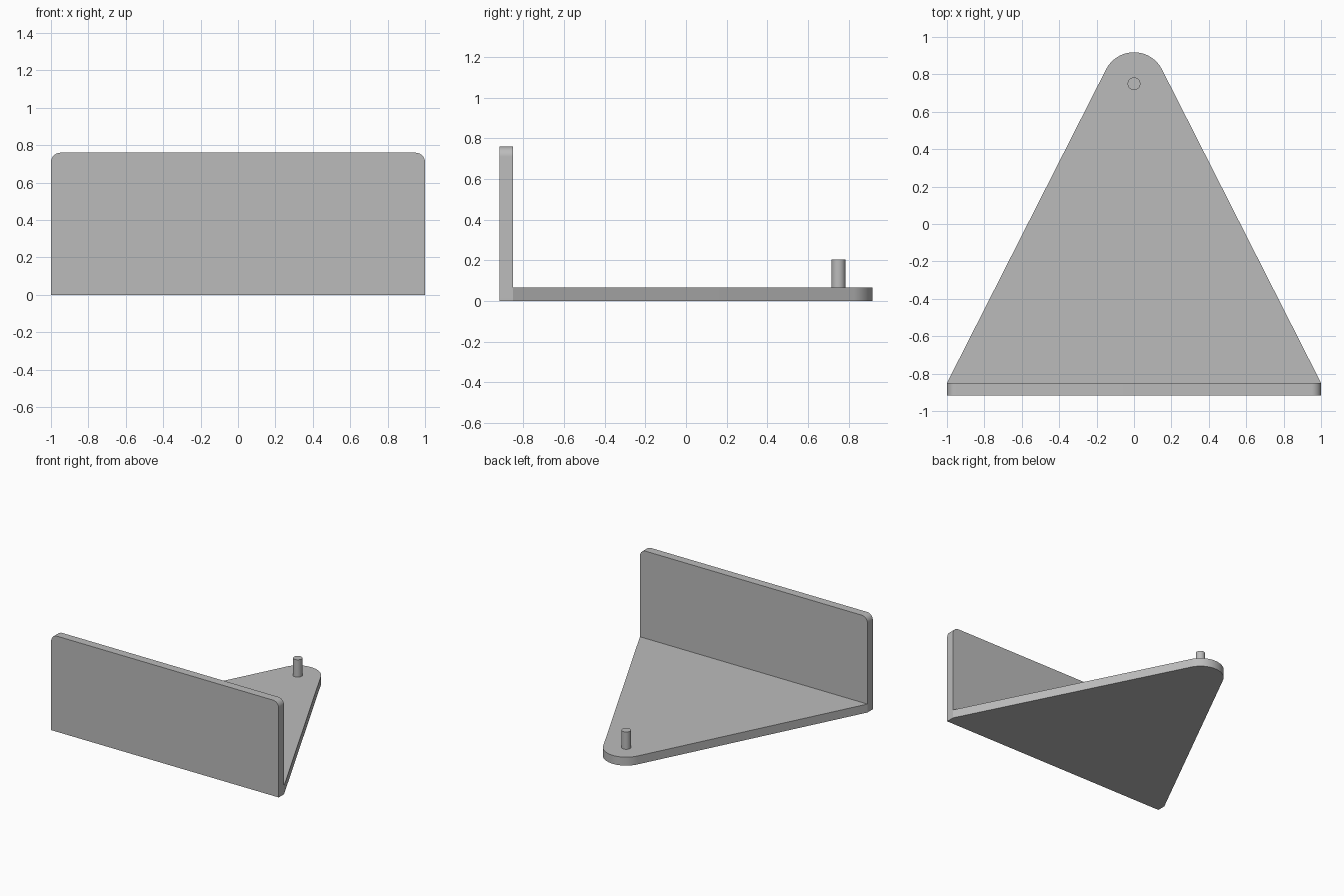
import bpy
import bmesh
from math import sin, cos, pi, atan2, acos, hypot, radians
from mathutils import Vector

default = bpy.data.objects.get("Cube")
if default:
    bpy.data.objects.remove(default, do_unlink=True)

HALF_WIDTH, FRONT, WALL_BACK = 1.0, -0.917, -0.85
THICK, HEIGHT = 0.067, 0.76
TIP_Y, TIP_R = 0.75, 0.168
CORNER = 0.05

grey = bpy.data.materials.new("plain grey")
grey.use_nodes = True
grey.diffuse_color = (0.5, 0.5, 0.5, 1)
grey.node_tree.nodes["Principled BSDF"].inputs["Base Color"].default_value = grey.diffuse_color


def arc(cx, cy, r, start, end, steps):
    """Points along a circular arc."""
    angles = [start + (end - start) * i / steps for i in range(steps + 1)]
    return [(cx + r * cos(a), cy + r * sin(a)) for a in angles]


def extrude_profile(name, points, offset):
    """Solid made by sweeping a closed 3D outline along an offset."""
    bm = bmesh.new()
    face = bm.faces.new([bm.verts.new(p) for p in points])
    swept = bmesh.ops.extrude_face_region(bm, geom=[face])["geom"]
    verts = [g for g in swept if isinstance(g, bmesh.types.BMVert)]
    bmesh.ops.translate(bm, verts=verts, vec=Vector(offset))
    bmesh.ops.recalc_face_normals(bm, faces=bm.faces)
    mesh = bpy.data.meshes.new(name)
    bm.to_mesh(mesh)
    bm.free()
    mesh.materials.append(grey)
    obj = bpy.data.objects.new(name, mesh)
    bpy.context.collection.objects.link(obj)
    bpy.ops.object.select_all(action="DESELECT")
    obj.select_set(True)
    bpy.context.view_layer.objects.active = obj
    bpy.ops.object.shade_smooth_by_angle(angle=radians(30))
    return obj


# Tapered base plate: straight sides tangent to the rounded tip
dx, dy = HALF_WIDTH, WALL_BACK - TIP_Y
tangent = atan2(dy, dx) + acos(TIP_R / hypot(dx, dy))
outline = [(-HALF_WIDTH, WALL_BACK), (HALF_WIDTH, WALL_BACK)]
outline += arc(0, TIP_Y, TIP_R, tangent, pi - tangent, 32)
extrude_profile("base_plate", [(x, y, 0) for x, y in outline], (0, 0, THICK))

# Upright front wall with rounded upper corners
inner, top = HALF_WIDTH - CORNER, HEIGHT - CORNER
outline = [(-HALF_WIDTH, 0), (HALF_WIDTH, 0)]
outline += arc(inner, top, CORNER, 0, pi / 2, 12)
outline += arc(-inner, top, CORNER, pi / 2, pi, 12)
extrude_profile("front_wall", [(x, FRONT, z) for x, z in outline],
                (0, WALL_BACK - FRONT, 0))

# Small round pin centred on the tip
circle = arc(0, TIP_Y, 0.034, 0, 2 * pi, 32)[:-1]
extrude_profile("tip_pin", [(x, y, THICK) for x, y in circle], (0, 0, 0.138))
